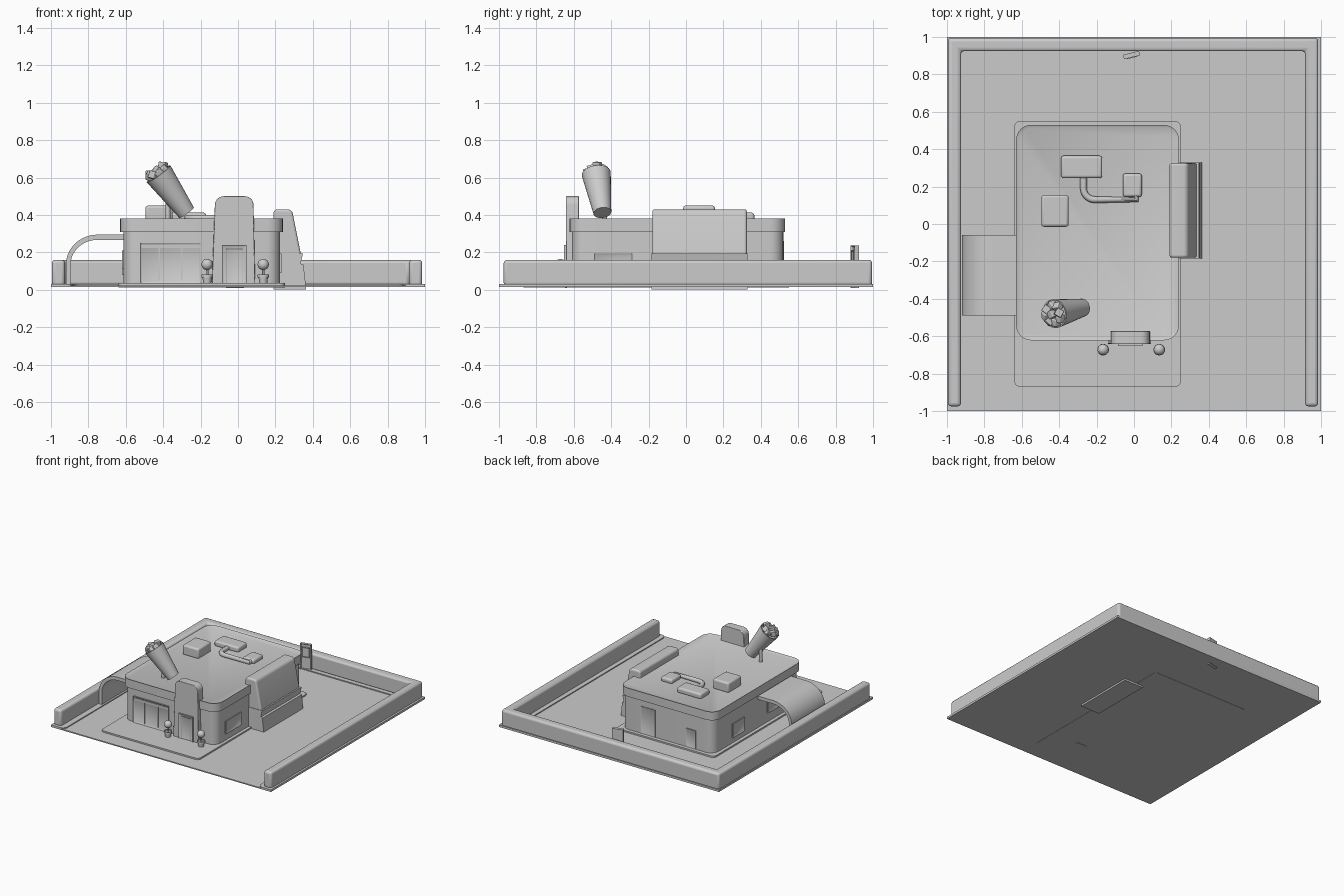
import bpy, bmesh, math, random
from mathutils import Vector, Matrix

old = bpy.data.objects.get("Cube")
if old:
    bpy.data.objects.remove(old, do_unlink=True)
random.seed(4)

grey = bpy.data.materials.new("light_grey")
grey.use_nodes = True
grey.diffuse_color = (0.6, 0.6, 0.6, 1)
grey.node_tree.nodes["Principled BSDF"].inputs["Base Color"].default_value = grey.diffuse_color


def finish(bm, name, soft=0.0, matrix=None):
    bmesh.ops.recalc_face_normals(bm, faces=bm.faces)
    if matrix:
        bm.transform(matrix)
    me = bpy.data.meshes.new(name)
    bm.to_mesh(me)
    bm.free()
    ob = bpy.data.objects.new(name, me)
    bpy.context.collection.objects.link(ob)
    me.materials.append(grey)
    if soft:
        mod = ob.modifiers.new("soft_edges", 'BEVEL')
        mod.width, mod.segments = soft, 3
        mod.limit_method, mod.angle_limit = 'ANGLE', math.radians(50)
    smooth(ob)
    return ob


def smooth(ob):
    bpy.ops.object.select_all(action='DESELECT')
    ob.select_set(True)
    bpy.context.view_layer.objects.active = ob
    bpy.ops.object.shade_smooth_by_angle(angle=math.radians(40))


def extrude(name, pts, lo, hi, axis='z', r=0.0, rule=None, soft=0.0, rim=0.0, sink=0.0):
    """Extrude an outline along z or y, rounding the chosen corners."""
    bm = bmesh.new()
    place = (lambda a, b, t: (a, b, t)) if axis == 'z' else (lambda a, b, t: (a, t, b))
    face = bm.faces.new([bm.verts.new(place(a, b, lo)) for a, b in pts])
    out = bmesh.ops.extrude_face_region(bm, geom=[face])
    verts = [v for v in out["geom"] if isinstance(v, bmesh.types.BMVert)]
    shift = Vector(place(0, 0, hi - lo))
    bmesh.ops.translate(bm, verts=verts, vec=shift)
    bmesh.ops.recalc_face_normals(bm, faces=bm.faces)
    if r:
        along = shift.normalized()
        edges = [e for e in bm.edges
                 if abs((e.verts[1].co - e.verts[0].co).normalized().dot(along)) > 0.99
                 and (rule is None or rule(e.verts[0].co))]
        bmesh.ops.bevel(bm, geom=edges, offset=r, segments=6, profile=0.5, affect='EDGES')
    if rim:
        bm.normal_update()
        top = [f for f in bm.faces if f.normal.z > 0.9]
        bmesh.ops.inset_region(bm, faces=top, thickness=rim)
        inner = {v for f in top for v in f.verts}
        bmesh.ops.translate(bm, verts=list(inner), vec=(0, 0, -sink))
    return finish(bm, name, soft)


def rect(x0, x1, y0, y1):
    return [(x0, y0), (x1, y0), (x1, y1), (x0, y1)]


def panel(name, loc, w, h, turn, frame=0.012, proud=0.008):
    """Framed plate facing -y before turning about z; loc is the bottom centre."""
    bm = bmesh.new()
    bmesh.ops.create_cube(bm, size=1, matrix=Matrix.Translation((0, 0, h / 2))
                          @ Matrix.Diagonal((w, proud * 2, h, 1)))
    bm.normal_update()
    front = [f for f in bm.faces if f.normal.y < -0.9]
    bmesh.ops.inset_region(bm, faces=front, thickness=frame)
    bmesh.ops.translate(bm, verts=list(front[0].verts), vec=(0, proud * 0.8, 0))
    return finish(bm, name, 0, Matrix.Translation(loc) @ Matrix.Rotation(math.radians(turn), 4, 'Z'))


def lathe(name, loc, rings, segs=20, matrix=None):
    """Turn (radius, height) rings about z."""
    bm = bmesh.new()
    loops = [[bm.verts.new((r * math.cos(i * math.tau / segs), r * math.sin(i * math.tau / segs), z))
              for i in range(segs)] for r, z in rings]
    for a, b in zip(loops, loops[1:]):
        for i in range(segs):
            j = (i + 1) % segs
            bm.faces.new((a[i], a[j], b[j], b[i]))
    bm.faces.new(loops[0])
    bm.faces.new(loops[-1])
    return finish(bm, name, 0, Matrix.Translation(loc) @ (matrix or Matrix()))


def u_shape(xo0, xi0, xi1, xo1, front, yi, yo):
    return [(xo0, front), (xi0, front), (xi0, yi), (xi1, yi),
            (xi1, front), (xo1, front), (xo1, yo), (xo0, yo)]


# Site: ground, curb, perimeter wall and paved slab
extrude("ground", rect(-1, 1, -1, 1), 0.015, 0.024)
extrude("curb", u_shape(-1, -0.88, 0.88, 1, -1, 0.89, 1), 0.016, 0.032, r=0.04,
        rule=lambda c: abs(c.x) < 0.9)
extrude("perimeter_wall", u_shape(-0.995, -0.925, 0.915, 0.985, -0.975, 0.925, 0.995),
        0.02, 0.16, soft=0.018)
extrude("paved_slab", rect(-0.64, 0.25, -0.87, 0.55), 0.013, 0.036, r=0.03)

# Building body and overhanging roof band
extrude("building_walls", rect(-0.612, 0.225, -0.61, 0.52), 0.03, 0.33, r=0.07)
extrude("roof_band", rect(-0.63, 0.24, -0.622, 0.53), 0.31, 0.38, r=0.08, rim=0.018, sink=0.008)

# Entrance tower with door
extrude("entrance_tower", [(-0.14, 0.02), (0.092, 0.02), (0.082, 0.5), (-0.122, 0.5)],
        -0.642, -0.572, 'y', r=0.045, rule=lambda c: c.z > 0.4, soft=0.004)
panel("entrance_surround", (-0.02, -0.642, 0.02), 0.13, 0.22, 0, 0.02, 0.01)
panel("entrance_door", (-0.02, -0.642, 0.01), 0.09, 0.21, 0, 0.008, 0.006)

# Windows and rear doors
panel("front_window", (-0.36, -0.61, 0.036), 0.32, 0.215, 0)
extrude("front_window_header", rect(-0.515, -0.205, -0.619, -0.605), 0.222, 0.24)
for x in (-0.42, -0.3):
    extrude("front_mullion", rect(x - 0.004, x + 0.004, -0.617, -0.605), 0.05, 0.222)
panel("left_window", (0.225, -0.39, 0.09), 0.2, 0.105, 90)
panel("right_rear_window", (-0.612, 0.2, 0.08), 0.15, 0.115, -90)
panel("pickup_window", (-0.612, -0.27, 0.11), 0.18, 0.1, -90)
panel("rear_door", (-0.41, 0.52, 0.03), 0.09, 0.16, 180, 0.008, 0.005)
panel("rear_double_door", (-0.02, 0.52, 0.03), 0.13, 0.23, 180, 0.008, 0.004)

# Sloped side bay with stepped skirts
extrude("side_bay_top", [(0.19, 0.17), (0.338, 0.17), (0.335, 0.195), (0.288, 0.43), (0.19, 0.43)],
        -0.18, 0.325, 'y', r=0.022, rule=lambda c: c.z > 0.4, soft=0.012)
extrude("side_bay_skirt", [(0.19, 0), (0.365, 0), (0.35, 0.135), (0.335, 0.14),
                           (0.347, 0.195), (0.19, 0.195)], -0.184, 0.329, 'y')

# Drive-through canopy: a quarter arch running into the wall
def arc(rx, rz, steps=10):
    return [(-0.75 - rx * math.cos(i * math.pi / 2 / steps), 0.135 + rz * math.sin(i * math.pi / 2 / steps))
            for i in range(steps + 1)]

outer, inner = arc(0.17, 0.16), arc(0.145, 0.132)
extrude("drive_canopy", [(-0.92, 0.02)] + outer + [(-0.605, 0.295), (-0.605, 0.267)]
        + inner[::-1] + [(-0.895, 0.02)], -0.49, -0.06, 'y')

# Rooftop units and bent duct
for name, box, top in (("roof_unit_large", (-0.495, -0.35, -0.015, 0.155), 0.45),
                       ("roof_unit_wide", (-0.39, -0.17, 0.245, 0.365), 0.412),
                       ("roof_unit_small", (-0.06, 0.042, 0.145, 0.27), 0.405)):
    extrude(name, rect(*box), 0.365, top, soft=0.014)

path = [(-0.27, 0.26), (-0.27, 0.19)]
path += [(-0.21 - 0.06 * math.cos(a), 0.19 - 0.06 * math.sin(a))
         for a in (math.pi / 2 * i / 6 for i in range(1, 7))] + [(0.01, 0.13), (0.01, 0.16)]
cu = bpy.data.curves.new("roof_duct", 'CURVE')
cu.dimensions, cu.bevel_depth, cu.bevel_resolution = '3D', 0.018, 3
sp = cu.splines.new('POLY')
sp.points.add(len(path) - 1)
for p, (x, y) in zip(sp.points, path):
    p.co = (x, y, 0.383, 1)
cu.materials.append(grey)
duct = bpy.data.objects.new("roof_duct", cu)
bpy.context.collection.objects.link(duct)
bpy.ops.object.select_all(action='DESELECT')
duct.select_set(True)
bpy.context.view_layer.objects.active = duct
bpy.ops.object.convert(target='MESH')
smooth(bpy.context.view_layer.objects.active)

# Tilted rooftop cup with ice cubes, on a short post
base, tip = Vector((-0.275, -0.447, 0.412)), Vector((-0.425, -0.48, 0.62))
axis = tip - base
tilt = axis.to_track_quat('Z', 'Y').to_matrix().to_4x4()
length = axis.length
lathe("cup", base, [(0.048, 0), (0.078, length), (0.071, length), (0.067, length - 0.03)], 28, tilt)
lathe("cup_post", (-0.375, -0.435, 0.37), [(0.013, 0), (0.013, 0.12)], 12)
for i in range(9):
    ang, rad = i * math.tau / 8, 0.045 if i < 8 else 0
    spot = Vector((rad * math.cos(ang), rad * math.sin(ang), length + random.uniform(0, 0.022)))
    spin = Matrix.Rotation(random.uniform(0, 3), 4, 'X') @ Matrix.Rotation(random.uniform(0, 3), 4, 'Z')
    bm = bmesh.new()
    bmesh.ops.create_cube(bm, size=0.04)
    finish(bm, "ice_cube", 0.005, Matrix.Translation(base) @ tilt @ Matrix.Translation(spot) @ spin)

# Potted round shrubs beside the entrance
for x in (-0.165, 0.135):
    lathe("shrub_pot", (x, -0.672, 0.034),
          [(0.021, 0), (0.025, 0.032), (0.031, 0.032), (0.031, 0.048), (0.024, 0.048), (0.023, 0.042)])
    lathe("shrub_trunk", (x, -0.672, 0.07), [(0.006, 0), (0.006, 0.04)], 10)
    bm = bmesh.new()
    bmesh.ops.create_uvsphere(bm, u_segments=20, v_segments=12, radius=0.03)
    finish(bm, "shrub_ball", 0, Matrix.Translation((x, -0.672, 0.135)))

# Menu board at the back of the lane
panel("menu_board", (-0.013, 0.903, 0.008), 0.088, 0.228, 14, 0.01, 0.012)
panel("menu_board_screen", (-0.010, 0.893, 0.13), 0.06, 0.08, 14, 0.006, 0.005)
